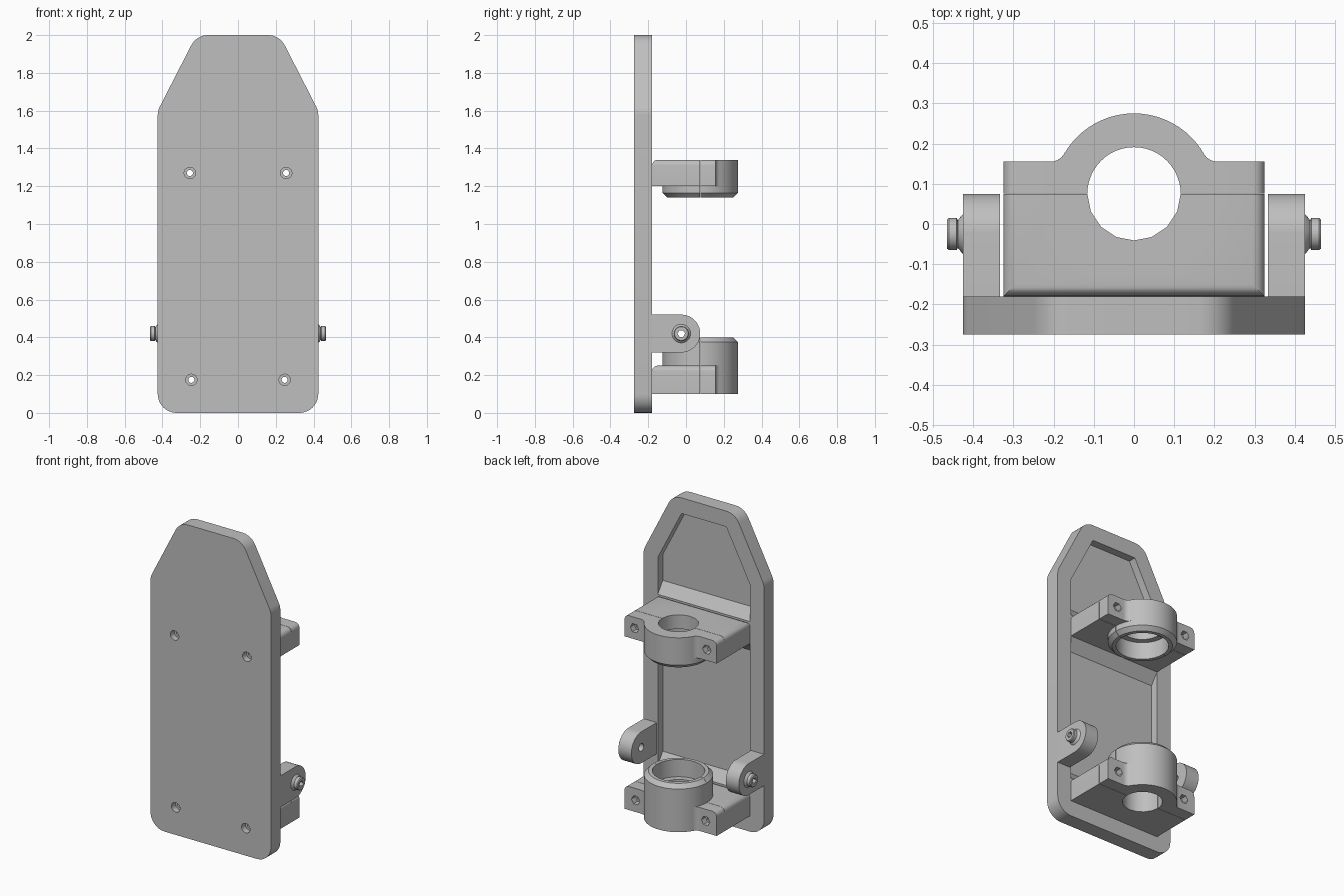
import bpy, bmesh, math
from mathutils import Vector

if "Cube" in bpy.data.objects:
    bpy.data.objects.remove(bpy.data.objects["Cube"])

grey = bpy.data.materials.new("plain_grey")
grey.diffuse_color = (0.52, 0.52, 0.52, 1)
grey.use_nodes = True
grey.node_tree.nodes["Principled BSDF"].inputs["Base Color"].default_value = grey.diffuse_color
AXIS = {"x": lambda u, v, w: (w, u, v),
        "y": lambda u, v, w: (u, w, v),
        "z": lambda u, v, w: (u, v, w)}


def solid(name, axis, sections):
    """Closed solid lofted through (2D loop, position on axis) sections."""
    bm = bmesh.new()
    rings = [[bm.verts.new(AXIS[axis](u, v, w)) for u, v in loop] for loop, w in sections]
    n = len(rings[0])
    for a, b in zip(rings, rings[1:]):
        for i in range(n):
            j = (i + 1) % n
            bm.faces.new((a[i], a[j], b[j], b[i]))
    bm.faces.new(rings[0])
    bm.faces.new(rings[-1])
    bmesh.ops.recalc_face_normals(bm, faces=bm.faces[:])
    me = bpy.data.meshes.new(name)
    bm.to_mesh(me)
    bm.free()
    me.materials.append(grey)
    ob = bpy.data.objects.new(name, me)
    bpy.context.collection.objects.link(ob)
    return ob


def circle(r, cu=0, cv=0, n=64):
    return [(cu + r * math.cos(2 * math.pi * i / n), cv + r * math.sin(2 * math.pi * i / n))
            for i in range(n)]


def turned(name, axis, profile, cu, cv, n=64):
    return solid(name, axis, [(circle(r, cu, cv, n), w) for r, w in profile])


def combine(ob, other, op="DIFFERENCE"):
    m = ob.modifiers.new("bool", "BOOLEAN")
    m.operation, m.object, m.solver = op, other, "EXACT"
    bpy.context.view_layer.update()
    dg = bpy.context.evaluated_depsgraph_get()
    me = bpy.data.meshes.new_from_object(ob.evaluated_get(dg))
    ob.modifiers.clear()
    ob.data = me
    bpy.data.objects.remove(other)


def finish(ob):
    ob.data.shade_smooth()
    ob.data.set_sharp_from_angle(angle=math.radians(28))


def rounded(corners, radii, steps=8):
    """Polygon with filleted corners."""
    out = []
    for i, (c, r) in enumerate(zip(corners, radii)):
        p = Vector(c)
        a = (Vector(corners[i - 1]) - p).normalized()
        b = (Vector(corners[(i + 1) % len(corners)]) - p).normalized()
        half = a.angle(b) / 2
        centre = p + (a + b).normalized() * (r / math.sin(half))
        s = p + a * (r / math.tan(half)) - centre
        e = p + b * (r / math.tan(half)) - centre
        sweep = math.pi - 2 * half
        for k in range(steps + 1):
            t = k / steps
            v = (s * math.sin((1 - t) * sweep) + e * math.sin(t * sweep)) / math.sin(sweep)
            out.append(tuple(centre + v))
    return out


FRONT, BACK, FLOOR = -0.275, -0.18, -0.23
CY = 0.075                      # bearing axis
SCREWS = {1.27: 0.255, 0.175: 0.247}


def drill(ob, z):
    """Screw holes with round heads in front and hex nut traps behind."""
    for s in (-1, 1):
        x = s * SCREWS[z]
        combine(ob, turned("drill", "y", [(0.016, -0.4), (0.016, 0.4)], x, z, 24))
        if ob.name == "back_plate":
            combine(ob, turned("drill", "y", [(0.03, -0.3), (0.03, -0.235)], x, z, 32))
        else:
            combine(ob, turned("drill", "y", [(0.03, 0.115), (0.03, 0.3)], x, z, 6))


# back plate with tapered top and two pockets
plate = solid("back_plate", "y", [
    (rounded([(-.425, 0), (.425, 0), (.425, 1.6), (.22, 2), (-.22, 2), (-.425, 1.6)],
             [.1, .1, .1, .1, .1, .1]), y) for y in (FRONT, BACK)])


def upper_pocket(z):
    return [(-.325, z), (.325, z), (.325, 1.576), (.158, 1.9), (-.158, 1.9), (-.325, 1.576)]


def lower_pocket(d):
    return [(-.325, .25 + d), (.325, .25 + d), (.325, 1.2 - d), (-.325, 1.2 - d)]


combine(plate, solid("cut", "y", [(upper_pocket(1.41), FLOOR), (upper_pocket(1.312), -.16)]))
combine(plate, solid("cut", "y", [(lower_pocket(.07), FLOOR), (lower_pocket(-.028), -.16)]))
for z in SCREWS:
    drill(plate, z)
finish(plate)


# bearing brackets: block with ears, round boss, stepped bore and clamp split
def bracket(name, z0, z1, boss, seat, screw_z):
    fillet = [(.208 + .04 * math.cos(math.radians(a)), .195 + .04 * math.sin(math.radians(a)))
              for a in range(-90, -156, -13)]
    right = [(.325, BACK), (.325, .155)] + fillet + [(.1, .16)]
    outline = right + [(-x, y) for x, y in reversed(right)]
    ob = solid(name, "z", [(outline, z0), (outline, z1)])
    # rounded upper side edges
    bm = bmesh.new()
    bm.from_mesh(ob.data)
    edges = [e for e in bm.edges if all(abs(abs(v.co.x) - .325) < 1e-4 and abs(v.co.z - z1) < 1e-4
                                        for v in e.verts)]
    bmesh.ops.bevel(bm, geom=edges, offset=.03, segments=5, profile=.5, affect="EDGES")
    bm.to_mesh(ob.data)
    bm.free()
    combine(ob, turned("boss", "z", boss, 0, CY, 72), "UNION")
    # bore: finely divided in the cap, coarse in the base
    angles = [math.pi * i / 24 for i in range(24)] + [math.pi * (1 + i / 8) for i in range(8)]
    bore = [(.116 * math.cos(a), CY + .116 * math.sin(a)) for a in angles]
    combine(ob, solid("bore", "z", [(bore, z0 - .5), (bore, z1 + .5)]))
    combine(ob, turned("seat", "z", seat, 0, CY, 48))
    slit = [(-.5, CY - .001), (.5, CY - .001), (.5, CY + .001), (-.5, CY + .001)]
    combine(ob, solid("slit", "z", [(slit, z0 - .5), (slit, z1 + .5)]))
    drill(ob, screw_z)
    finish(ob)


bracket("upper_bracket", 1.2, 1.34, [(.175, 1.14), (.2, 1.165), (.2, 1.34)],
        [(.152, 1.0), (.152, 1.25)], 1.27)
bracket("lower_bracket", 0.1, 0.25, [(.2, .1), (.2, .375), (.175, .4)],
        [(.152, .29), (.152, .6)], 0.175)

# side lugs with hollow pivot bolts
LY, LZ = -0.025, 0.42
arc = [(LY + .1 * math.cos(math.radians(a)), LZ + .1 * math.sin(math.radians(a)))
       for a in range(-90, 91, 6)]
lug_outline = [(BACK, LZ - .1)] + arc + [(BACK, LZ + .1)]
for s, side in ((-1, "left"), (1, "right")):
    lug = solid(side + "_lug", "x", [(lug_outline, s * .333), (lug_outline, s * .425)])
    combine(lug, turned("hole", "x", [(.024, s * .2), (.024, s * .6)], LY, LZ, 32))
    finish(lug)
    bolt = turned(side + "_pivot_bolt", "x", [(.05, s * .424), (.047, s * .428), (.034, s * .438),
                  (.04, s * .441), (.04, s * .46), (.036, s * .465)], LY, LZ, 32)
    combine(bolt, turned("socket", "x", [(.02, s * .3), (.02, s * .6)], LY, LZ, 6))
    finish(bolt)
